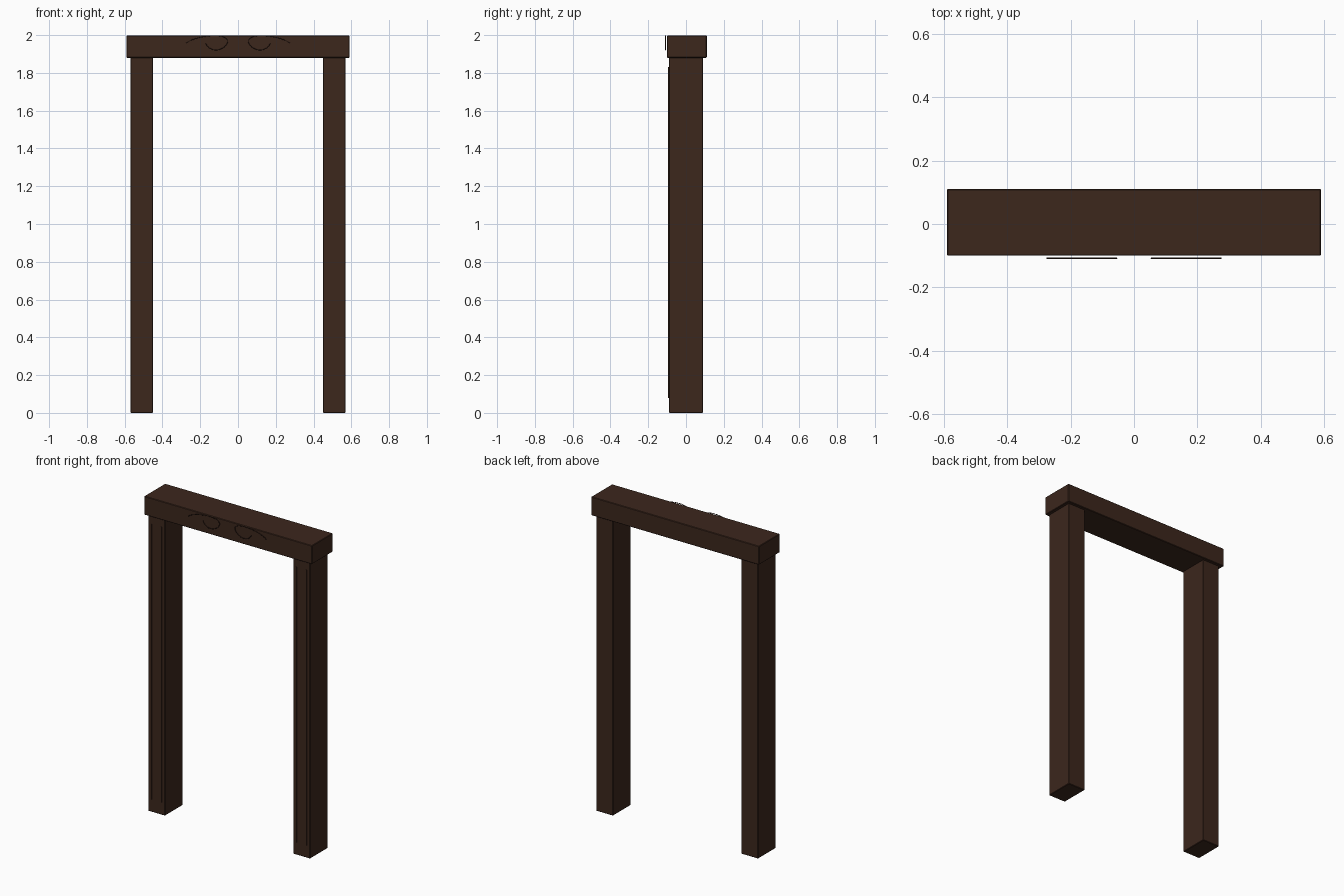
import bpy, math

if "Cube" in bpy.data.objects:
    bpy.data.objects.remove(bpy.data.objects["Cube"])

wood = bpy.data.materials.new("dark_wood")
wood.diffuse_color = (0.045, 0.02, 0.012, 1)
wood.use_nodes = True
wood.node_tree.nodes["Principled BSDF"].inputs["Base Color"].default_value = wood.diffuse_color


def box(name, x, y, z, bevel=0.003):
    """Box from (min, max) ranges, with a tiny edge bevel."""
    bpy.ops.mesh.primitive_cube_add(size=1, location=[sum(r) / 2 for r in (x, y, z)])
    ob = bpy.context.object
    ob.name = name
    ob.scale = [r[1] - r[0] for r in (x, y, z)]
    bpy.ops.object.transform_apply(location=False, rotation=False, scale=True)
    ob.data.materials.append(wood)
    if bevel:
        m = ob.modifiers.new("bevel", 'BEVEL')
        m.width = bevel
        m.segments = 1
    return ob


def scroll(name, side):
    """Thin carved spiral on the front of the lintel."""
    cu = bpy.data.curves.new(name, 'CURVE')
    cu.dimensions = '3D'
    cu.bevel_depth = 0.002
    cu.bevel_resolution = 1
    n = 32
    sp = cu.splines.new('POLY')
    sp.points.add(n)
    for i, p in enumerate(sp.points):
        t = i / n
        a = t * 2 * math.pi
        r = 0.155 * (1 - t) ** 2 + 0.05
        x = 0.12 + (r - 0.05 * (1 - t)) * math.cos(a)
        z = 1.957 + (0.042 - 0.008 * t) * math.sin(a)
        p.co = (side * x, -0.108, z, 1)
    cu.materials.append(wood)
    ob = bpy.data.objects.new(name, cu)
    bpy.context.collection.objects.link(ob)


# Lintel across the top
box("lintel", (-0.59, 0.59), (-0.10, 0.11), (1.88, 1.998))

for side, label in ((-1, "left"), (1, "right")):
    # Post
    cx = side * 0.51
    box(label + "_post", (cx - 0.06, cx + 0.06), (-0.09, 0.09), (0, 1.885))
    # Thin vertical trim on the front of the post
    for k in (-1, 1):
        x = cx + k * 0.035
        box(label + "_post_trim", (x - 0.002, x + 0.002), (-0.094, -0.089), (0.08, 1.83), 0)
    # Scroll carving
    scroll(label + "_scroll", side)
